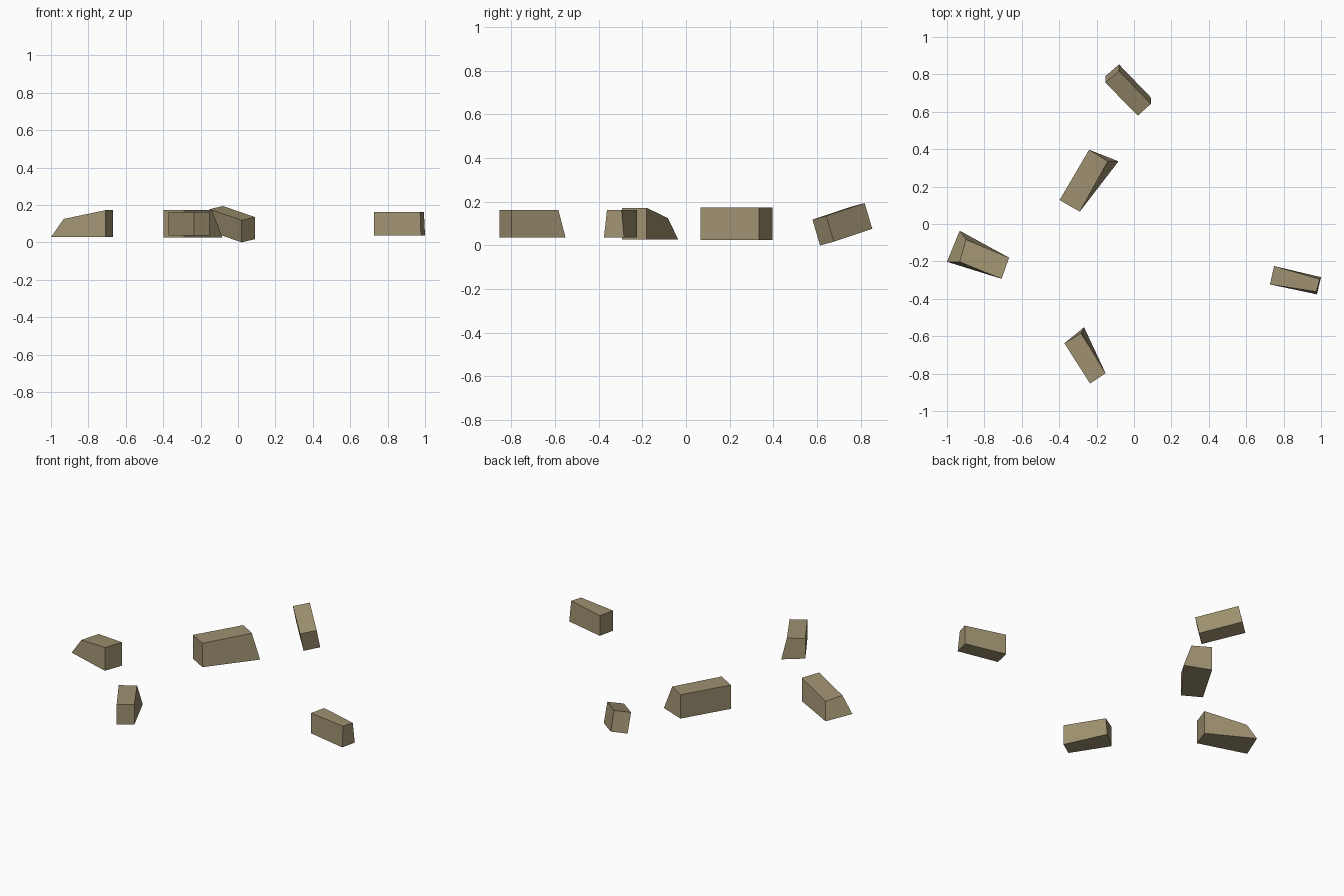
import bpy, bmesh
from mathutils import Vector

if "Cube" in bpy.data.objects:
    bpy.data.objects.remove(bpy.data.objects["Cube"])

stone = bpy.data.materials.new("tan stone")
stone.diffuse_color = (0.345, 0.285, 0.165, 1)
stone.use_nodes = True
stone.node_tree.nodes["Principled BSDF"].inputs["Base Color"].default_value = stone.diffuse_color


def block(name, plan, z0, z1, moved=None, lean=(0, 0), slope=(0, 0)):
    """Extrude a four-cornered plan; 'moved' shifts single top corners,
    'lean' slides the whole top, 'slope' tilts it along the first two plan edges."""
    moved = moved or {}
    tilt = (0, slope[0], slope[0] + slope[1], slope[1])
    bm = bmesh.new()
    low, high = [], []
    for i, (x, y) in enumerate(plan):
        low.append(bm.verts.new((x, y, z0 + tilt[i])))
        top = Vector((x + lean[0], y + lean[1], z1 + tilt[i]))
        high.append(bm.verts.new(top + Vector(moved.get(i, (0, 0, 0)))))
    bm.faces.new(low)
    bm.faces.new(high)
    for i in range(4):
        j = (i + 1) % 4
        bm.faces.new((low[i], low[j], high[j], high[i]))
    bmesh.ops.recalc_face_normals(bm, faces=bm.faces)
    mesh = bpy.data.meshes.new(name)
    bm.to_mesh(mesh)
    bm.free()
    mesh.materials.append(stone)
    obj = bpy.data.objects.new(name, mesh)
    bpy.context.collection.objects.link(obj)


# Back brick, tipped up toward the rear
block("tilted_back_block",
      [(0.02, 0.614), (0.09, 0.677), (-0.08, 0.853), (-0.153, 0.791)],
      0.0, 0.118, lean=(0, -0.035), slope=(0.017, 0.059))

# Large middle block with one splayed corner
block("large_middle_block",
      [(-0.398, 0.128), (-0.29, 0.066), (-0.083, 0.335), (-0.24, 0.397)],
      0.025, 0.173, {2: (-0.057, 0, 0)})

# Left block with a low, sloping outer end
block("sloped_left_block",
      [(-1.0, -0.202), (-0.708, -0.293), (-0.668, -0.18), (-0.932, -0.036)],
      0.028, 0.172, {0: (0.068, 0, -0.047), 3: (0.034, -0.047, -0.047)})

# Front block with one leaning corner
block("front_block",
      [(-0.372, -0.638), (-0.235, -0.853), (-0.152, -0.798), (-0.267, -0.552)],
      0.037, 0.161, {3: (-0.016, -0.032, 0)})

# Right block, narrowing at the top of its outer end
block("right_block",
      [(0.727, -0.323), (0.978, -0.376), (1.0, -0.284), (0.749, -0.225)],
      0.036, 0.161, {1: (-0.004, 0.014, 0), 2: (-0.006, -0.011, 0)})
